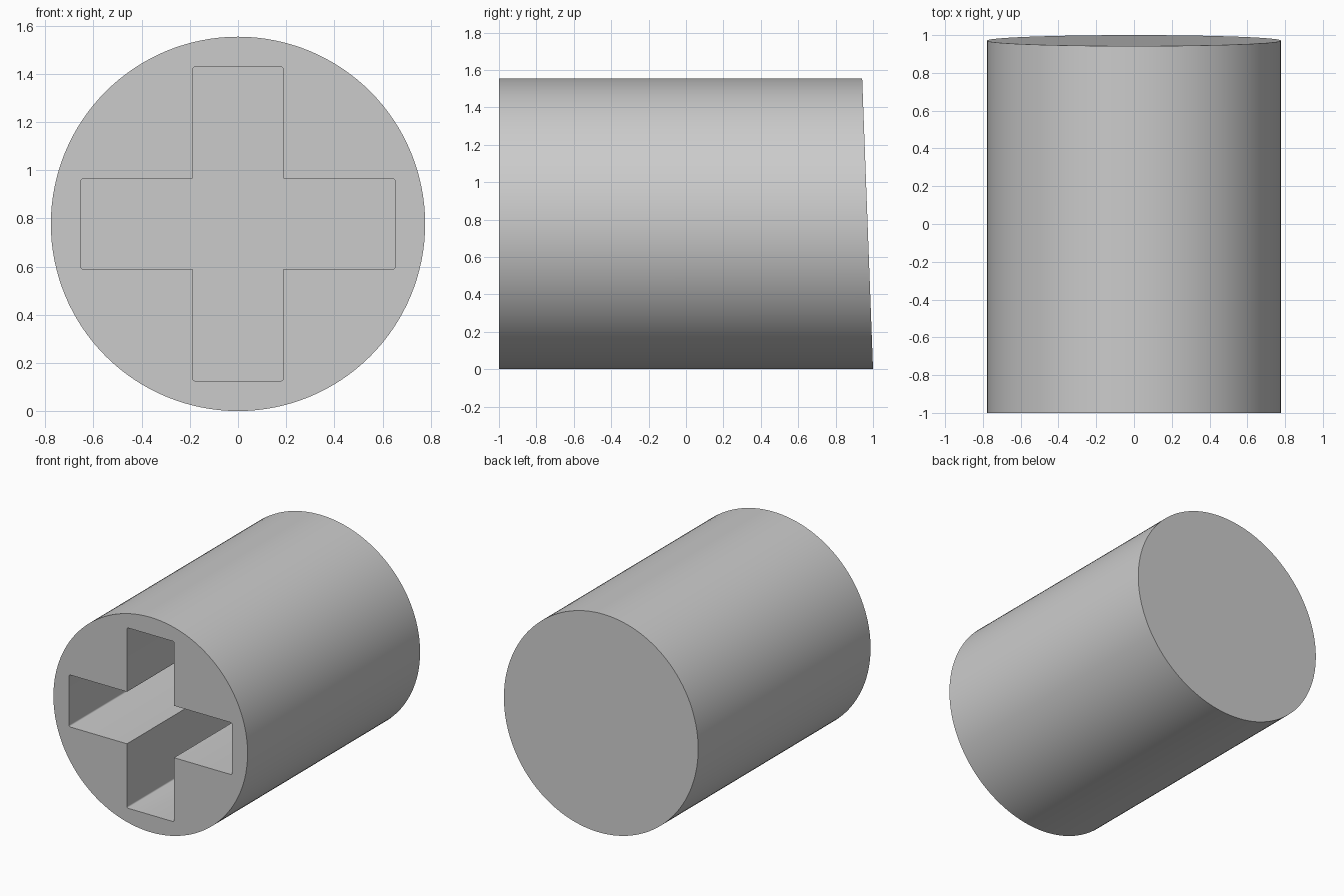
import bpy, bmesh, math
from mathutils import Matrix, Vector

cube = bpy.data.objects.get("Cube")
if cube:
    bpy.data.objects.remove(cube, do_unlink=True)

RADIUS = 0.777
FRONT, BACK = -1.0, 1.0
BACK_RISE = 0.058       # how far the back face leans forward at its top
ARM, HALF_WIDTH = 0.652, 0.188
HOLE_DEPTH = 1.6

grey = bpy.data.materials.new("grey_plastic")
grey.use_nodes = True
colour = (0.6, 0.6, 0.6, 1)
grey.diffuse_color = colour
grey.node_tree.nodes["Principled BSDF"].inputs["Base Color"].default_value = colour


def make_object(name, bm):
    bmesh.ops.recalc_face_normals(bm, faces=bm.faces)
    mesh = bpy.data.meshes.new(name)
    bm.to_mesh(mesh)
    bm.free()
    mesh.materials.append(grey)
    obj = bpy.data.objects.new(name, mesh)
    bpy.context.collection.objects.link(obj)
    return obj


# Cylinder lying along y, with a slightly slanted back face
bm = bmesh.new()
bmesh.ops.create_cone(bm, cap_ends=True, segments=128, radius1=RADIUS,
                      radius2=RADIUS, depth=BACK - FRONT,
                      matrix=Matrix.Translation((0, 0, RADIUS)) @ Matrix.Rotation(math.pi / 2, 4, "X"))
for v in bm.verts:
    if v.co.y > 0:
        v.co.y = BACK - BACK_RISE * v.co.z / (2 * RADIUS)
body = make_object("cap_body", bm)

# Cross-shaped cutter: one quarter of the outline turned four times
bm = bmesh.new()
quarter = [(ARM, -HALF_WIDTH), (ARM, HALF_WIDTH), (HALF_WIDTH, HALF_WIDTH)]
outline = []
for i in range(4):
    turn = Matrix.Rotation(i * math.pi / 2, 2)
    for point in quarter:
        p = turn @ Vector(point)
        outline.append(bm.verts.new((p.x, FRONT - 0.1, p.y + RADIUS)))
face = bm.faces.new(outline)
bmesh.ops.bevel(bm, geom=[v for i, v in enumerate(outline) if i % 3 < 2],
                offset=0.01, segments=3, profile=0.5, affect="VERTICES")
bm.faces.ensure_lookup_table()
extruded = bmesh.ops.extrude_face_region(bm, geom=bm.faces[:])
verts = [g for g in extruded["geom"] if isinstance(g, bmesh.types.BMVert)]
bmesh.ops.translate(bm, verts=verts, vec=(0, HOLE_DEPTH + 0.1, 0))
cutter = make_object("cross_hole_cutter", bm)
cutter.hide_render = True

# Cut the blind cross hole into the front
cut = body.modifiers.new("cross_hole", "BOOLEAN")
cut.operation = "DIFFERENCE"
cut.solver = "EXACT"
cut.object = cutter
bpy.ops.object.select_all(action="DESELECT")
body.select_set(True)
bpy.context.view_layer.objects.active = body
bpy.ops.object.modifier_apply(modifier=cut.name)
bpy.data.objects.remove(cutter, do_unlink=True)

bpy.ops.object.shade_smooth_by_angle(angle=math.radians(35))
